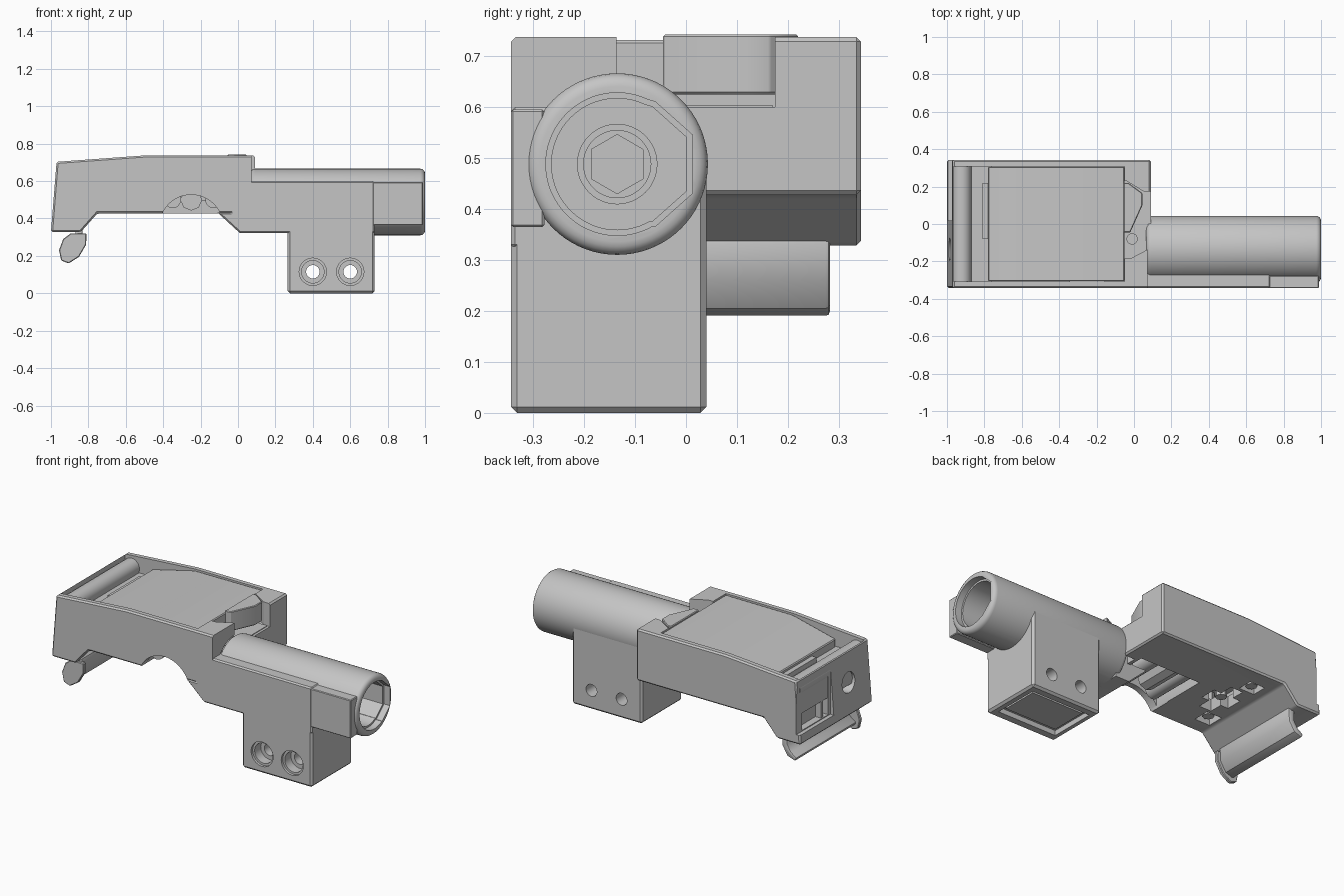
import bpy, bmesh, math
from mathutils import Vector

if "Cube" in bpy.data.objects:
    bpy.data.objects.remove(bpy.data.objects["Cube"], do_unlink=True)

grey = bpy.data.materials.new("plain_grey")
grey.use_nodes = True
GREY = (0.56, 0.56, 0.56, 1)
grey.diffuse_color = GREY
grey.node_tree.nodes["Principled BSDF"].inputs["Base Color"].default_value = GREY

AXY, TZ = -0.135, 0.488   # barrel axis (y, z)


def bake(ob):
    """Replace the mesh by its modified version."""
    dg = bpy.context.evaluated_depsgraph_get()
    mesh = bpy.data.meshes.new_from_object(ob.evaluated_get(dg))
    ob.modifiers.clear()
    ob.data = mesh


def prism(name, pts, axis, lo, hi, bevel=0, segments=1):
    """Extrude a 2D outline along an axis; outline is in the other two axes."""
    place = {"x": lambda a, b, t: (t, a, b),
             "y": lambda a, b, t: (a, t, b),
             "z": lambda a, b, t: (a, b, t)}[axis]
    bm = bmesh.new()
    face = bm.faces.new([bm.verts.new(place(a, b, lo)) for a, b in pts])
    new = bmesh.ops.extrude_face_region(bm, geom=[face])["geom"]
    move = Vector(place(0, 0, hi - lo))
    bmesh.ops.translate(bm, vec=move, verts=[g for g in new if isinstance(g, bmesh.types.BMVert)])
    bmesh.ops.recalc_face_normals(bm, faces=bm.faces)
    mesh = bpy.data.meshes.new(name)
    bm.to_mesh(mesh)
    bm.free()
    mesh.materials.append(grey)
    ob = bpy.data.objects.new(name, mesh)
    bpy.context.collection.objects.link(ob)
    if bevel:
        mod = ob.modifiers.new("edge", "BEVEL")
        mod.width, mod.segments = bevel, segments
        mod.limit_method, mod.angle_limit = "ANGLE", math.radians(40)
        bake(ob)
    return ob


def box(name, x, y, z, bevel=0):
    return prism(name, [(x[0], z[0]), (x[1], z[0]), (x[1], z[1]), (x[0], z[1])],
                 "y", y[0], y[1], bevel)


def circle(a, b, r, n=48):
    return [(a + r * math.cos(math.tau * i / n), b + r * math.sin(math.tau * i / n))
            for i in range(n)]


def cut(ob, *cutters):
    for c in cutters:
        mod = ob.modifiers.new("cut", "BOOLEAN")
        mod.object, mod.operation, mod.solver = c, "DIFFERENCE", "EXACT"
        bake(ob)
        bpy.data.objects.remove(c, do_unlink=True)


# Main body: a tray with sloping ends
body = prism("main_body", [(-1, 0.328), (-0.84, 0.328), (-0.752, 0.427), (0.09, 0.427),
                           (0.09, 0.737), (-0.5, 0.737), (-0.97, 0.703)],
             "y", -0.343, 0.343, 0.009)
cut(body,
    box("tray", (-0.965, -0.05), (-0.308, 0.308), (0.5, 0.9)),
    prism("rear_gap", [(-0.1, AXY - 0.05), (-0.02, AXY - 0.05), (0.075, AXY), (0.2, AXY),
                       (0.2, 0.175), (0.05, 0.175), (-0.04, 0.23), (-0.1, 0.23)],
          "z", 0.6, 0.9),
    box("front_step", (0.072, 0.2), (-0.4, 0.0), (0.3, 0.9)),
    prism("barrel_seat", circle(AXY, TZ, 0.176), "x", 0.02, 0.3),
    prism("arch", circle(-0.25, 0.357, 0.17), "y", -0.5, -0.2),
    box("belly_opening", (-0.4, 0), (-0.29, 0.06), (0.3, 0.55)),
    box("cross_slot_a", (-0.69, -0.51), (-0.05, 0.05), (0.3, 0.55)),
    box("cross_slot_b", (-0.64, -0.56), (-0.13, 0.13), (0.3, 0.55)),
    box("side_slot_a", (-0.7, -0.6), (0.15, 0.24), (0.3, 0.55)),
    box("side_slot_b", (-0.73, -0.63), (-0.25, -0.15), (0.3, 0.55)),
    box("end_rebate", (-1.1, -0.972), (0.02, 0.4), (0.385, 0.66)),
    box("end_window", (-1.1, -0.93), (0.04, 0.29), (0.39, 0.65)),
    prism("end_hole", circle(AXY, 0.52, 0.06, 32), "x", -1.1, -0.92))

# Rib inside the end window
box("window_rib", (-0.965, -0.92), (0.08, 0.1), (0.385, 0.655))

# Lower frame with the grip block
frame = prism("lower_frame", [(-0.11, 0.432), (0.01, 0.322), (0.73, 0.322),
                              (0.73, 0.6), (-0.04, 0.6), (-0.04, 0.432)],
              "y", -0.343, AXY - 0.02, 0.008)
block = box("grip_block", (0.265, 0.73), (-0.343, 0.04), (0, TZ), 0.012)
bore_room = [prism("room", circle(AXY, TZ, 0.17), "x", 0.08, 0.9) for _ in range(2)]
cut(frame, bore_room[0])
cut(block, bore_room[1],
    box("base_pocket", (0.3, 0.69), (-0.29, -0.01), (-0.1, 0.03)))
box("base_panel", (0.325, 0.665), (-0.26, -0.04), (0.015, 0.04))
for x in (0.4, 0.6):
    cut(block,
        prism("screw_hole", circle(x, 0.115, 0.036, 32), "y", -0.5, 0.2),
        prism("counterbore", circle(x, 0.115, 0.06, 32), "y", -0.5, -0.27),
        prism("counterbore_lip", circle(x, 0.115, 0.073, 32), "y", -0.5, -0.328))

# Solid root that joins the barrel to the body
prism("barrel_root", [(-0.11, 0.432), (0.01, 0.322), (0.1, 0.322), (0.1, 0.595),
                      (-0.02, 0.595), (-0.02, 0.432)], "y", AXY - 0.03, -0.03)

# Barrel with a keyed bore, a step and a hex socket
barrel = prism("barrel", circle(AXY, TZ, 0.178, 72), "x", 0.065, 1, 0.026, 4)
key = [(0.013, 0.545), (-0.06, 0.61)]
arc = [p for p in circle(AXY, TZ, 0.14, 72) if p[0] < -0.065]
bore = key + arc + [(-0.06, 2 * TZ - 0.61), (0.013, 2 * TZ - 0.545)]
inner = [(AXY + (a - AXY) * 0.92, TZ + (b - TZ) * 0.92) for a, b in bore]
cut(barrel,
    box("flat_underside", (0, 0.27), (-0.4, 0.1), (0.2, 0.322)),
    prism("bore_mouth", bore, "x", 0.96, 1.2),
    prism("bore", inner, "x", 0.35, 1.2),
    prism("step", circle(AXY, TZ, 0.078), "x", 0.32, 1.2),
    prism("step_inner", circle(AXY, TZ, 0.066), "x", 0.3, 1.2),
    prism("hex_socket", [(b - TZ + AXY, a - AXY + TZ) for a, b in circle(AXY, TZ, 0.058, 6)],
          "x", 0.2, 1.2))

# Plate along the side of the barrel
box("side_plate", (0.72, 0.988), (-0.343, -0.278), (0.365, 0.595), 0.004)

# Top cover with a catch, the step beside it and the rounded bar at the far end
prism("top_cover", [(-0.78, 0.58), (-0.05, 0.58), (-0.05, 0.731), (-0.5, 0.729), (-0.78, 0.662)],
      "y", -0.306, 0.306, 0.005)
box("cover_catch", (-0.81, -0.77), (-0.08, 0.22), (0.6, 0.645))
box("tray_step", (-0.9, -0.76), (-0.308, 0.308), (0.495, 0.615))
prism("end_bar", circle(-0.922, 0.638, 0.052, 32), "y", -0.31, 0.31)
box("end_bar_web", (-0.968, -0.872), (-0.31, 0.31), (0.49, 0.638))

# Striker wedge and pin behind the cover
prism("striker", [(-0.055, -0.045), (-0.02, -0.045), (0.045, 0.1), (0.045, 0.165),
                  (-0.03, 0.22), (-0.055, 0.22)], "z", 0.625, 0.742, 0.004)
box("striker_base", (-0.06, 0.075), (-0.17, 0.17), (0.58, 0.604))
prism("striker_pin", circle(-0.01, -0.08, 0.03, 24), "z", 0.59, 0.63)

# Mechanism inside the belly opening
prism("belly_drum", circle(-0.25, 0.5, 0.058, 8), "y", -0.2, 0.05)
for i, x in enumerate((-0.35, -0.13)):
    prism(f"belly_roller_{i + 1}", circle(x, 0.5, 0.045, 24), "y", -0.27, 0.05)
for i, (x, y) in enumerate([(-0.6, 0), (-0.65, 0.19), (-0.68, -0.2)]):
    prism(f"belly_stud_{i + 1}", circle(x, y, 0.032, 8), "z", 0.44, 0.59)

# Curled catch lever under the far end
prism("lever_bar", [(-0.83, 0.34), (-0.835, 0.26), (-0.87, 0.205), (-0.92, 0.188),
                    (-0.932, 0.21), (-0.895, 0.235), (-0.87, 0.275), (-0.87, 0.34)],
      "y", -0.29, 0.282, 0.008, 2)
prism("lever_flange", [(-0.81, 0.32), (-0.812, 0.26), (-0.85, 0.195), (-0.905, 0.16),
                       (-0.945, 0.175), (-0.957, 0.23), (-0.935, 0.29), (-0.895, 0.32)],
      "y", -0.305, -0.282, 0.004)

# Smooth the round surfaces, keep the hard edges
for ob in bpy.context.scene.objects:
    ob.select_set(ob.type == "MESH")
    if ob.type == "MESH":
        bpy.context.view_layer.objects.active = ob
bpy.ops.object.shade_smooth_by_angle(angle=math.radians(30))
